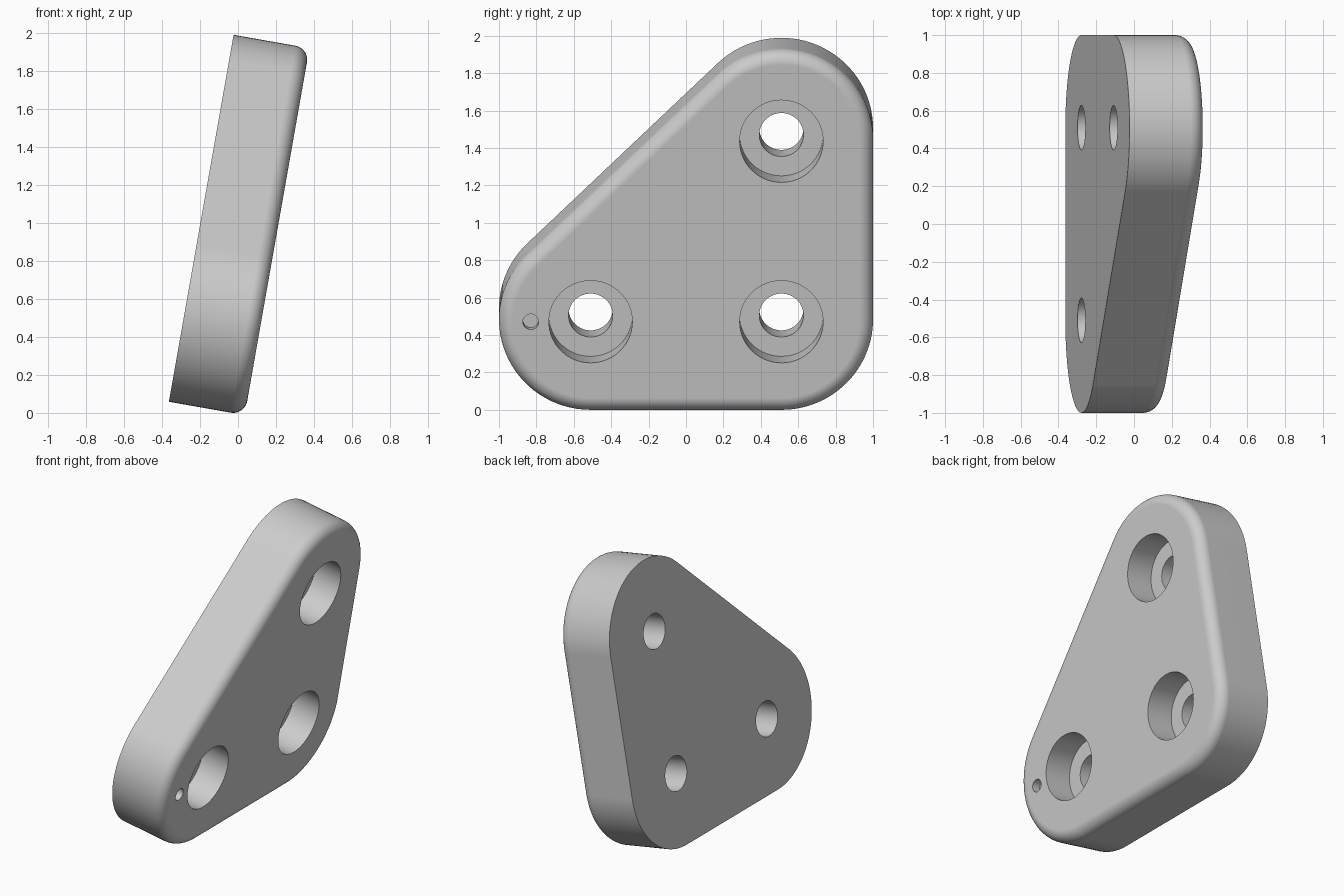
import bpy
import bmesh
from math import pi, sin, cos, atan2, radians
from mathutils import Matrix, Vector

cube = bpy.data.objects.get("Cube")
if cube:
    bpy.data.objects.remove(cube, do_unlink=True)

# Plate dimensions, built upright with its thickness along x
CORNERS = [Vector((-0.51, 0.49)), Vector((0.51, 0.49)), Vector((0.51, 1.47))]
RADIUS, THICK, FILLET = 0.49, 0.405, 0.075
TILT = radians(10)
ARC_STEPS, FILLET_STEPS = 32, 10

grey = bpy.data.materials.new("light grey")
grey.use_nodes = True
colour = (0.6, 0.6, 0.6, 1)
grey.diffuse_color = colour
grey.node_tree.nodes["Principled BSDF"].inputs["Base Color"].default_value = colour


def outline(radius):
    """Rounded triangle: an arc round each corner, joined by tangents."""
    points = []
    for i, c in enumerate(CORNERS):
        before = c - CORNERS[i - 1]
        after = CORNERS[(i + 1) % 3] - c
        start = atan2(before.y, before.x) - pi / 2
        sweep = before.angle_signed(after)
        sweep = abs(sweep)
        for k in range(ARC_STEPS + 1):
            a = start + sweep * k / ARC_STEPS
            points.append((c.x + radius * cos(a), c.y + radius * sin(a)))
    return points


def make_object(name, bm):
    bmesh.ops.recalc_face_normals(bm, faces=bm.faces)
    mesh = bpy.data.meshes.new(name)
    bm.to_mesh(mesh)
    bm.free()
    mesh.materials.append(grey)
    obj = bpy.data.objects.new(name, mesh)
    bpy.context.collection.objects.link(obj)
    return obj


def cut_hole(target, y, z, radius, x0, x1):
    """Subtract a round hole running along x."""
    bm = bmesh.new()
    place = Matrix.Translation(((x0 + x1) / 2, y, z)) @ Matrix.Rotation(pi / 2, 4, "Y")
    bmesh.ops.create_cone(bm, cap_ends=True, segments=64, radius1=radius,
                          radius2=radius, depth=x1 - x0, matrix=place)
    cutter = make_object("hole_cutter", bm)
    cutter.hide_render = True
    mod = target.modifiers.new("hole", "BOOLEAN")
    mod.operation, mod.solver, mod.object = "DIFFERENCE", "EXACT", cutter
    bpy.context.view_layer.objects.active = target
    bpy.ops.object.modifier_apply(modifier=mod.name)
    bpy.data.objects.remove(cutter, do_unlink=True)


# Plate body: straight wall, then a rounded rim on the +x face
bm = bmesh.new()
sections = [(0, 0)]
for k in range(FILLET_STEPS + 1):
    a = pi / 2 * k / FILLET_STEPS
    sections.append((THICK - FILLET + FILLET * sin(a), FILLET * (1 - cos(a))))
rings = [[bm.verts.new((x, y, z)) for y, z in outline(RADIUS - inset)]
         for x, inset in sections]
count = len(rings[0])
for low, high in zip(rings, rings[1:]):
    for i in range(count):
        j = (i + 1) % count
        bm.faces.new((low[i], low[j], high[j], high[i]))
bm.faces.new(rings[0])
bm.faces.new(rings[-1])
plate = make_object("mounting_plate", bm)

# Bolt holes with counterbores, and a small blind marker hole
for c in CORNERS:
    cut_hole(plate, c.x, c.y, 0.118, -0.1, THICK + 0.1)
    cut_hole(plate, c.x, c.y, 0.223, THICK - 0.2, THICK + 0.1)
cut_hole(plate, -0.83, 0.49, 0.042, THICK - 0.06, THICK + 0.1)

# Lean the plate and set it on the ground
plate.data.transform(Matrix.Translation((-0.3635, 0, 0.0585)) @ Matrix.Rotation(TILT, 4, "Y"))

# Smooth curves, crisp edges, flat faces
bpy.ops.object.select_all(action="DESELECT")
plate.select_set(True)
bpy.context.view_layer.objects.active = plate
bpy.ops.object.shade_smooth_by_angle(angle=radians(30))
weighted = plate.modifiers.new("flat_face_normals", "WEIGHTED_NORMAL")
weighted.keep_sharp = True
